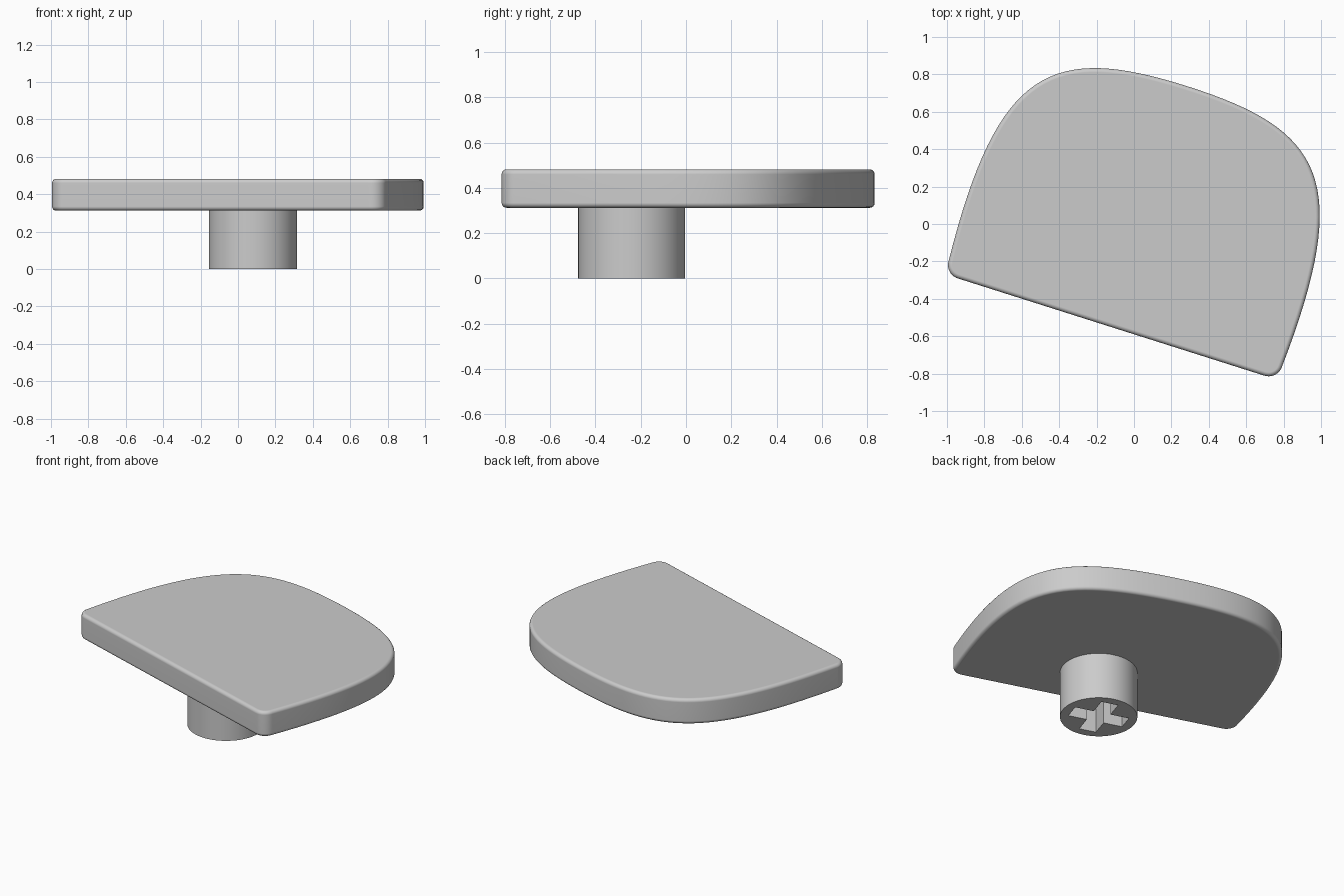
import bpy, bmesh
from math import sin, cos, radians, pi
from mathutils import Vector, Matrix
from mathutils.geometry import interpolate_bezier

if "Cube" in bpy.data.objects:
    bpy.data.objects.remove(bpy.data.objects["Cube"])

grey = bpy.data.materials.new("plain grey")
grey.use_nodes = True
colour = (0.6, 0.6, 0.6, 1)
grey.diffuse_color = colour
grey.node_tree.nodes["Principled BSDF"].inputs["Base Color"].default_value = colour

TILT = radians(-17.6)          # turn of the whole cap about z
BASE, TOP = 0.312, 0.482       # underside and top of the cap
STEM = Vector((0.08, -0.24, 0))


def make_object(name, bm):
    bmesh.ops.recalc_face_normals(bm, faces=bm.faces)
    mesh = bpy.data.meshes.new(name)
    bm.to_mesh(mesh)
    bm.free()
    mesh.materials.append(grey)
    obj = bpy.data.objects.new(name, mesh)
    bpy.context.collection.objects.link(obj)
    return obj


def smooth(obj):
    bpy.ops.object.select_all(action='DESELECT')
    obj.select_set(True)
    bpy.context.view_layer.objects.active = obj
    bpy.ops.object.shade_smooth_by_angle(angle=radians(35))


# Cap outline: one half (rounded corner, then a swept side), mirrored
HALF, FRONT, R = 0.935, -0.562, 0.075
half = []
for i in range(10):
    a = -pi / 2 + pi / 2 * i / 10
    half.append(Vector((HALF - R + R * cos(a), FRONT + R + R * sin(a))))
half += interpolate_bezier(Vector((HALF, FRONT + R)), Vector((1.0, 0.58)),
                           Vector((0.76, 0.788)), Vector((0, 0.788)), 33)
outline = half + [Vector((-p.x, p.y)) for p in reversed(half[:-1])]

# Cap: extruded outline with softened rims
bm = bmesh.new()
face = bm.faces.new([bm.verts.new((p.x + 0.05, p.y, BASE)) for p in outline])
extruded = bmesh.ops.extrude_face_region(bm, geom=[face])
top_verts = [v for v in extruded["geom"] if isinstance(v, bmesh.types.BMVert)]
bmesh.ops.translate(bm, verts=top_verts, vec=(0, 0, TOP - BASE))
bmesh.ops.recalc_face_normals(bm, faces=bm.faces)
rims = [e for e in bm.edges if abs(e.verts[0].co.z - e.verts[1].co.z) < 0.001]
bmesh.ops.bevel(bm, geom=rims, offset=0.022, segments=4, profile=0.5, affect='EDGES')
bmesh.ops.rotate(bm, verts=bm.verts, cent=(0, 0, 0), matrix=Matrix.Rotation(TILT, 3, 'Z'))
cap = make_object("cap", bm)
smooth(cap)
cap.modifiers.new("flat_top_normals", 'WEIGHTED_NORMAL').keep_sharp = True

# Stem: round post under the cap
HEIGHT = BASE + 0.004
bm = bmesh.new()
bmesh.ops.create_cone(bm, cap_ends=True, segments=64, radius1=0.236, radius2=0.236,
                      depth=HEIGHT,
                      matrix=Matrix.Translation(STEM + Vector((0, 0, HEIGHT / 2))))
stem = make_object("stem", bm)

# Cross-shaped socket cut up through the stem
cutters = []
for name, turn in (("long_slot", 0), ("cross_slot", pi / 2)):
    bm = bmesh.new()
    bmesh.ops.create_cube(bm, size=1, matrix=Matrix.Translation(STEM + Vector((0, 0, 0.15)))
                          @ Matrix.Rotation(TILT + turn, 4, 'Z')
                          @ Matrix.Diagonal((0.355, 0.11, 0.5, 1)))
    cutter = make_object(name + "_cutter", bm)
    cut = stem.modifiers.new(name, 'BOOLEAN')
    cut.operation, cut.solver, cut.object = 'DIFFERENCE', 'EXACT', cutter
    cutters.append(cutter)

smooth(stem)
for name in [m.name for m in stem.modifiers if m.type == 'BOOLEAN']:
    bpy.ops.object.modifier_apply(modifier=name)
for cutter in cutters:
    bpy.data.objects.remove(cutter)
smooth(stem)
